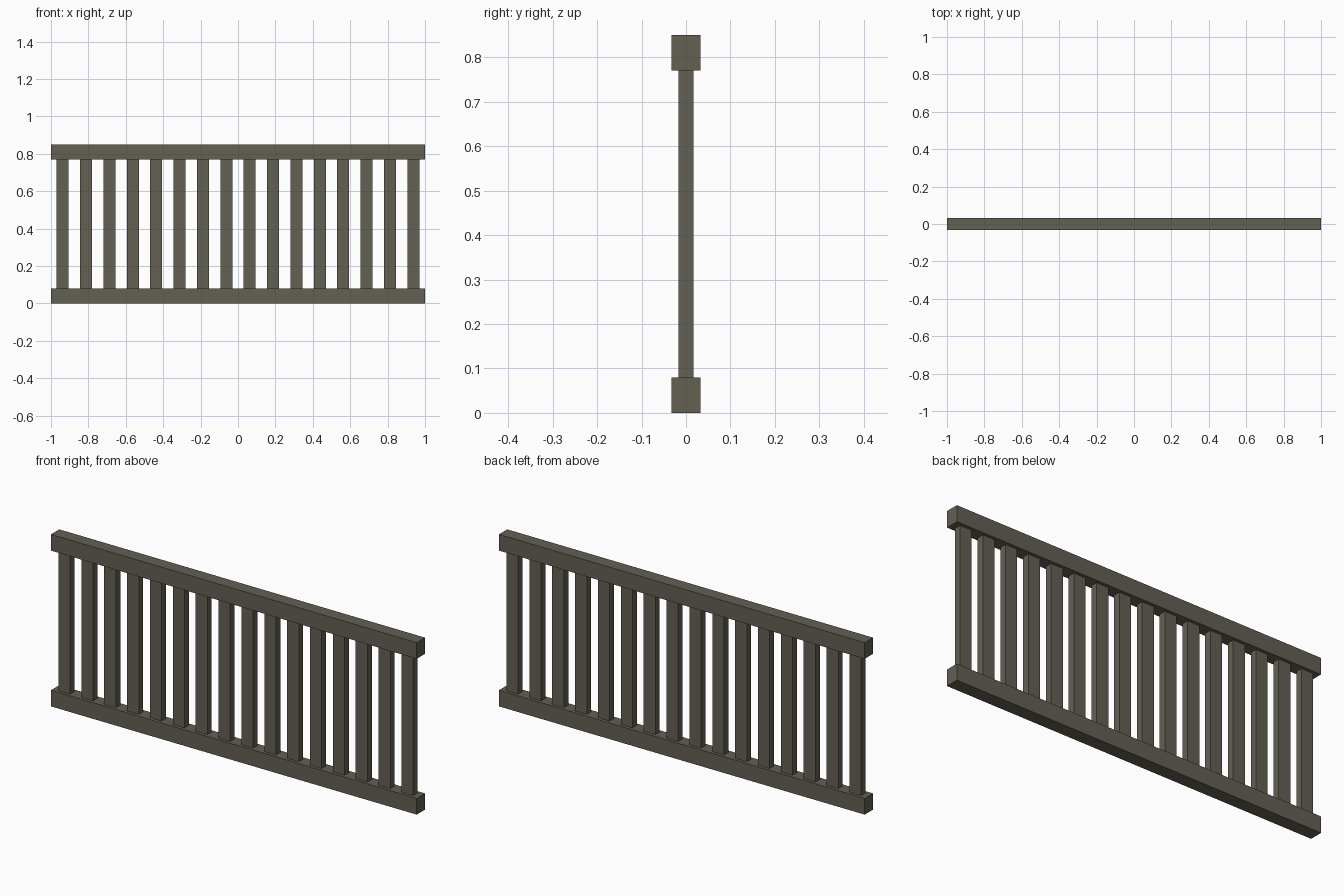
import bpy

cube = bpy.data.objects.get("Cube")
if cube:
    bpy.data.objects.remove(cube, do_unlink=True)

# Weathered wood, shared by every part
wood = bpy.data.materials.new("weathered_wood")
wood.use_nodes = True
colour = (0.125, 0.115, 0.088, 1)
wood.diffuse_color = colour
bsdf = wood.node_tree.nodes["Principled BSDF"]
bsdf.inputs["Base Color"].default_value = colour
bsdf.inputs["Roughness"].default_value = 0.9

LENGTH, HEIGHT = 2.0, 0.85
RAIL_HEIGHT, RAIL_DEPTH = 0.08, 0.065
SLAT_WIDTH, SLAT_DEPTH = 0.064, 0.034
SLATS, SLAT_REACH = 16, 0.9375


def box(name, centre, size):
    bpy.ops.mesh.primitive_cube_add(size=1, location=centre)
    obj = bpy.context.object
    obj.name = name
    obj.scale = size
    bpy.ops.object.transform_apply(location=False, rotation=False, scale=True)
    obj.data.materials.append(wood)
    return obj


# Horizontal rails
rail_size = (LENGTH, RAIL_DEPTH, RAIL_HEIGHT)
box("bottom_rail", (0, 0, RAIL_HEIGHT / 2), rail_size)
box("top_rail", (0, 0, HEIGHT - RAIL_HEIGHT / 2), rail_size)

# Evenly spaced upright slats between the rails
slat_size = (SLAT_WIDTH, SLAT_DEPTH, HEIGHT - 2 * RAIL_HEIGHT)
for i in range(SLATS):
    x = SLAT_REACH * (2 * i / (SLATS - 1) - 1)
    box(f"slat_{i + 1}", (x, 0, HEIGHT / 2), slat_size)
